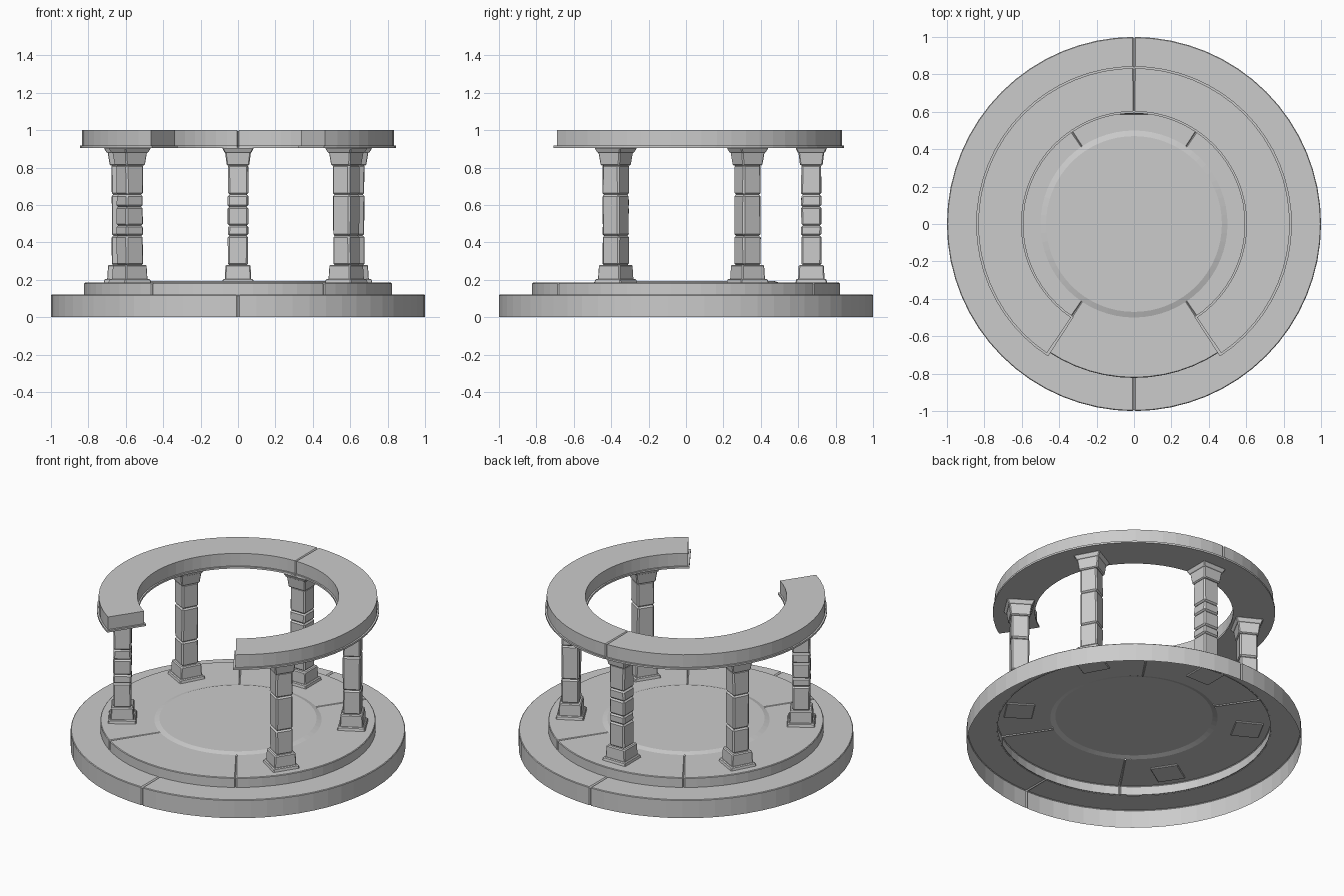
import bpy, bmesh, random
from math import radians, cos, sin
from mathutils import Matrix

if "Cube" in bpy.data.objects:
    bpy.data.objects.remove(bpy.data.objects["Cube"])

random.seed(4)


def to_object(bm, name):
    me = bpy.data.meshes.new(name)
    bm.to_mesh(me)
    bm.free()
    ob = bpy.data.objects.new(name, me)
    bpy.context.scene.collection.objects.link(ob)
    return ob


def sweep(name, profile, start, end, steps, seams=(), groove=None, closed=False):
    """Turn an (r, z) profile about z; at each seam angle use the groove profile."""
    full = end - start == 360
    stations = []
    for i in range(steps if full else steps + 1):
        a = start + (end - start) * i / steps
        if all(abs(a - s) > 1.2 for s in seams):
            stations.append((a, profile))
    for s in seams:
        stations += [(s - 0.5, profile), (s, groove), (s + 0.5, profile)]
    stations.sort(key=lambda t: t[0])
    bm = bmesh.new()
    rows = [[bm.verts.new((r * cos(radians(a)), r * sin(radians(a)), z)) for r, z in p]
            for a, p in stations]
    n, m = len(rows), len(profile)
    for i in range(n if full else n - 1):
        a, b = rows[i], rows[(i + 1) % n]
        for j in range(m if closed else m - 1):
            k = (j + 1) % m
            bm.faces.new((a[j], b[j], b[k], a[k]))
    if closed and not full:
        bm.faces.new(rows[0])
        bm.faces.new(rows[-1][::-1])
    return to_object(bm, name)


def block(bm, half, z0, z1, top=None, bevel=0.005, wear=0.0):
    """Bevelled square stone, optionally tapered and with worn corners."""
    part = bmesh.new()
    bmesh.ops.create_cube(part, size=2)
    for v in part.verts:
        h = (top or half) if v.co.z > 0 else half
        z = z1 if v.co.z > 0 else z0
        v.co = (v.co.x * h + random.uniform(-wear, wear),
                v.co.y * h + random.uniform(-wear, wear), z)
    bmesh.ops.bevel(part, geom=part.edges[:], offset=bevel, segments=1,
                    affect='EDGES', profile=0.5)
    me = bpy.data.meshes.new("tmp")
    part.to_mesh(me)
    part.free()
    bm.from_mesh(me)
    bpy.data.meshes.remove(me)


# Lower step, open underneath, split into two halves by seams
g = 0.006
sweep("lower_step",
      [(1, 0), (1, 0.116), (0.996, 0.12), (0.815, 0.12)], -180, 180, 64,
      (-90, 90), [(1 - g, 0), (1 - g, 0.112), (0.99, 0.12 - g), (0.815, 0.12 - g)])

# Upper step with radial paving seams
sweep("upper_step",
      [(0.823, 0.118), (0.823, 0.18), (0.819, 0.184), (0.5, 0.184)], -180, 180, 64,
      (-124, -56, 56, 124),
      [(0.823 - g, 0.118), (0.823 - g, 0.176), (0.813, 0.184 - g), (0.5, 0.184 - g)])

# Raised round floor in the middle
sweep("centre_floor", [(0.5, 0.184), (0.47, 0.194), (0.0005, 0.194)], -180, 180, 64)

# Five pillars standing radially, front position left open
for i, ang in enumerate((90, 28.5, -33, 213, 151.5)):
    bm = bmesh.new()
    block(bm, 0.086, 0.176, 0.205, top=0.08)
    block(bm, 0.071, 0.198, 0.28, top=0.067, bevel=0.006)
    cuts = [0.277, 0.435, 0.655, 0.815]
    if i in (0, 3):
        cuts = [0.277, 0.435, 0.49, 0.59, 0.655, 0.815]
    for z0, z1 in zip(cuts, cuts[1:]):
        block(bm, 0.054, z0, z1, bevel=0.009, wear=0.002)
    block(bm, 0.06, 0.81, 0.89, top=0.07, bevel=0.006)
    block(bm, 0.072, 0.878, 0.907, top=0.085)
    pillar = to_object(bm, "pillar_%d" % (i + 1))
    a = radians(ang)
    r = 0.67 if i == 0 else 0.69
    pillar.matrix_world = Matrix.Rotation(a, 4, 'Z') @ Matrix.Translation((r, 0, 0))

# Open ring beam on top with a seam at the back, and the thin lip below it
sweep("ring_beam",
      [(0.833, 0.917), (0.833, 1.0), (0.602, 1.0), (0.602, 0.917)], -56, 236, 52,
      (90,), [(0.827, 0.917), (0.827, 0.994), (0.608, 0.994), (0.608, 0.917)], True)
sweep("ring_beam_lip",
      [(0.844, 0.905), (0.844, 0.917), (0.592, 0.917), (0.592, 0.905)], -57, 237, 52,
      (90,), [(0.838, 0.905), (0.838, 0.917), (0.598, 0.917), (0.598, 0.905)], True)
